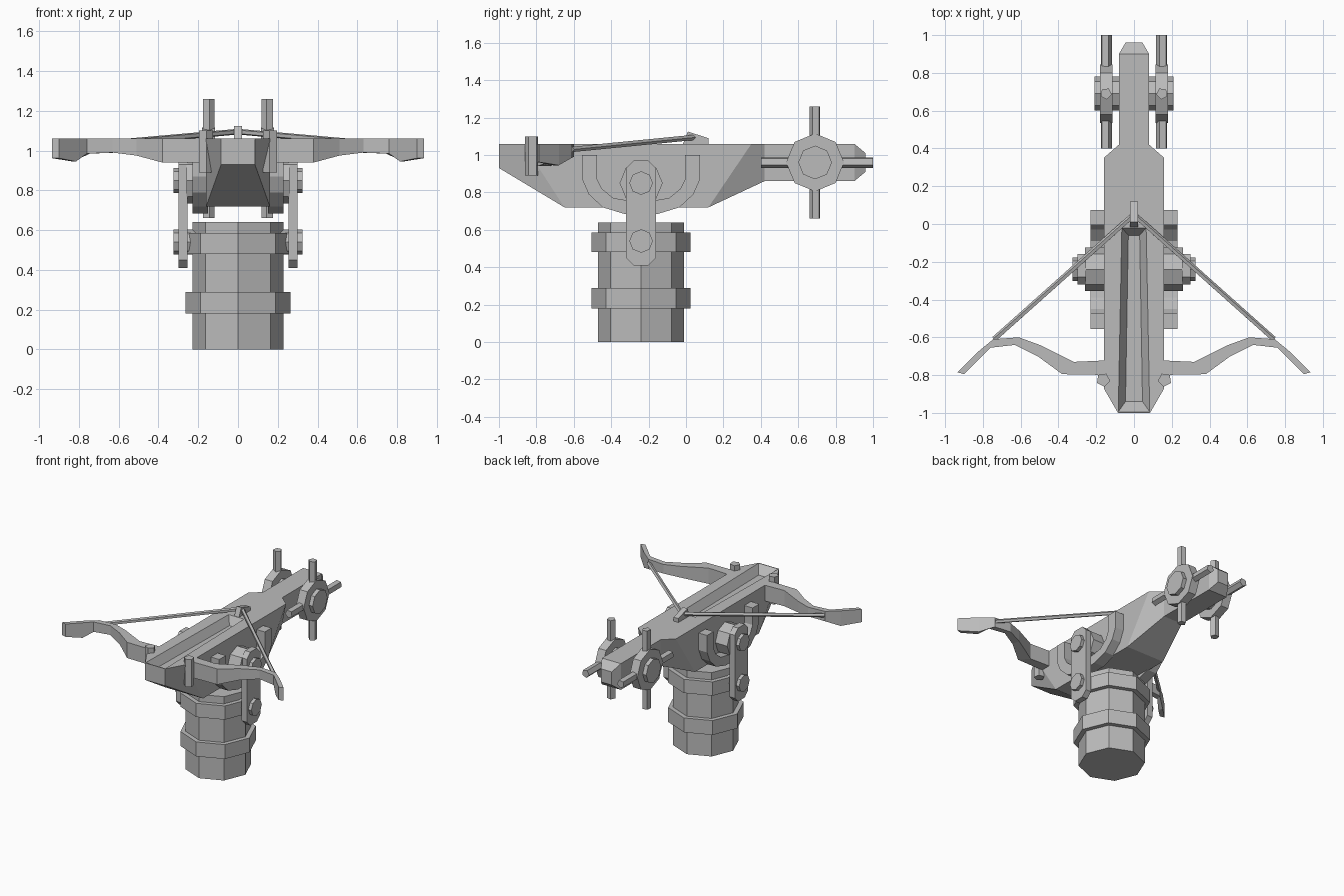
import bpy, bmesh, math
from mathutils import Vector

if "Cube" in bpy.data.objects:
    bpy.data.objects.remove(bpy.data.objects["Cube"])

grey = bpy.data.materials.new("stone_grey")
grey.diffuse_color = (0.5, 0.5, 0.5, 1)
grey.use_nodes = True
grey.node_tree.nodes["Principled BSDF"].inputs["Base Color"].default_value = grey.diffuse_color


def loft(name, rings, mirror=False):
    """Skin matching rings of points, cap both ends."""
    bm = bmesh.new()
    loops = [[bm.verts.new(p) for p in ring] for ring in rings]
    n = len(loops[0])
    for a, b in zip(loops, loops[1:]):
        for i in range(n):
            j = (i + 1) % n
            bm.faces.new((a[i], a[j], b[j], b[i]))
    bm.faces.new(loops[0])
    bm.faces.new(loops[-1])
    bmesh.ops.recalc_face_normals(bm, faces=bm.faces)
    mesh = bpy.data.meshes.new(name)
    bm.to_mesh(mesh)
    bm.free()
    mesh.materials.append(grey)
    obj = bpy.data.objects.new(name, mesh)
    bpy.context.collection.objects.link(obj)
    if mirror:
        obj.modifiers.new("mirror", 'MIRROR').use_mirror_merge = False
    return obj


def rod(name, p, q, r, sides, mirror=False):
    """Straight prism with a regular cross-section from p to q."""
    p, q = Vector(p), Vector(q)
    d = (q - p).normalized()
    u = d.orthogonal().normalized()
    v = d.cross(u)
    arc = [2 * math.pi * i / sides for i in range(sides)]
    off = [r * (math.cos(a) * u + math.sin(a) * v) for a in arc]
    return loft(name, [[p + o for o in off], [q + o for o in off]], mirror)


def plate(name, profile, x0, x1, mirror=False):
    """Side profile (y, z) extruded along x."""
    return loft(name, [[(x, y, z) for y, z in profile] for x in (x0, x1)], mirror)


# Stock: half width, top y, top z, bottom y, bottom z
stations = [(.085, -1, 1.06, -1, .93), (.16, -.87, 1.06, -.65, .72),
            (.16, .35, 1.06, .12, .72), (.08, .42, 1.06, .42, .86),
            (.08, .90, 1.06, .90, .86), (.045, .96, 1.01, .96, .91)]
stock = loft("stock", [[(-w, ty, tz), (w, ty, tz), (w, by, bz), (-w, by, bz)]
                       for w, ty, tz, by, bz in stations])

# Bolt groove cut into the stock
groove = loft("groove_cutter", [
    [(-.045, -.94, 1.0), (.045, -.94, 1.0), (.03, -.06, 1.0), (-.03, -.06, 1.0)],
    [(-.084, -.995, 1.061), (.084, -.995, 1.061), (.065, -.02, 1.061), (-.065, -.02, 1.061)],
])
groove.hide_render = True
groove.hide_viewport = True
cut = stock.modifiers.new("groove", 'BOOLEAN')
cut.operation = 'DIFFERENCE'
cut.solver = 'EXACT'
cut.object = groove

# Octagonal base with two bands
for name, r, z0, z1 in (("base", .23, 0, .64), ("lower_band", .265, .18, .29),
                        ("upper_band", .265, .48, .585)):
    rod(name, (0, -.24, z0), (0, -.24, z1), r, 8)

# U-shaped side brackets
outer = [(-.315, 1.0), (-.315, .87), (-.28, .79), (-.205, .72), (-.09, .685)]
inner = [(-.235, 1.0), (-.235, .87), (-.21, .82), (-.15, .77), (-.06, .755)]


def u_side(pts):
    full = pts + [(-y, z) for y, z in reversed(pts)]
    return [(y - .24, z) for y, z in full]


rings = []
for o, i in zip(u_side(outer), u_side(inner)):
    rings.append([(.15, *o), (.23, *o), (.23, *i), (.15, *i)])
loft("side_bracket", rings, True)

# Pivot arms, bosses and bolts
arm = [(-.28, .41), (-.20, .41), (-.16, .45), (-.16, .93),
       (-.20, .97), (-.28, .97), (-.32, .93), (-.32, .45)]
plate("pivot_arm", arm, .255, .30, True)
rod("pivot_boss", (.15, -.24, .85), (.26, -.24, .85), .115, 8, True)
for name, z in (("upper_bolt", .85), ("lower_bolt", .54)):
    rod(name, (.20, -.24, z), (.325, -.24, z), .063, 8, True)

# Bow limbs: back x, y, front x, y, bottom z
limb = [(.10, -.72, .10, -.80, .94), (.32, -.73, .38, -.795, .94),
        (.50, -.64, .51, -.70, .975), (.61, -.60, .63, -.64, .99),
        (.745, -.61, .76, -.655, .985), (.83, -.68, .815, -.71, .945),
        (.935, -.785, .90, -.795, .962)]
loft("bow_limb", [[(bx, by, 1.06), (fx, fy, 1.06), (fx, fy, z), (bx, by, z)]
                  for bx, by, fx, fy, z in limb], True)
rod("bow_peg", (.163, -.825, .89), (.163, -.825, 1.10), .037, 5, True)

# String and trigger catch
rod("string", (.74, -.61, 1.03), (0, .05, 1.095), .015, 5, True)
plate("trigger", [(.01, 1.125), (.12, 1.09), (.12, 1.05), (-.02, 1.05)], -.02, .02)

# Winch wheels with four spokes each
wy, wz = .69, .96
rod("winch_wheel", (.115, wy, wz), (.18, wy, wz), .155, 8, True)
rod("winch_hub", (.07, wy, wz), (.21, wy, wz), .09, 8, True)
rod("upright_spoke", (.148, wy, wz - .30), (.148, wy, wz + .30), .031, 5, True)
rod("level_spoke", (.148, wy - .29, wz), (.148, wy + .31, wz), .031, 5, True)
